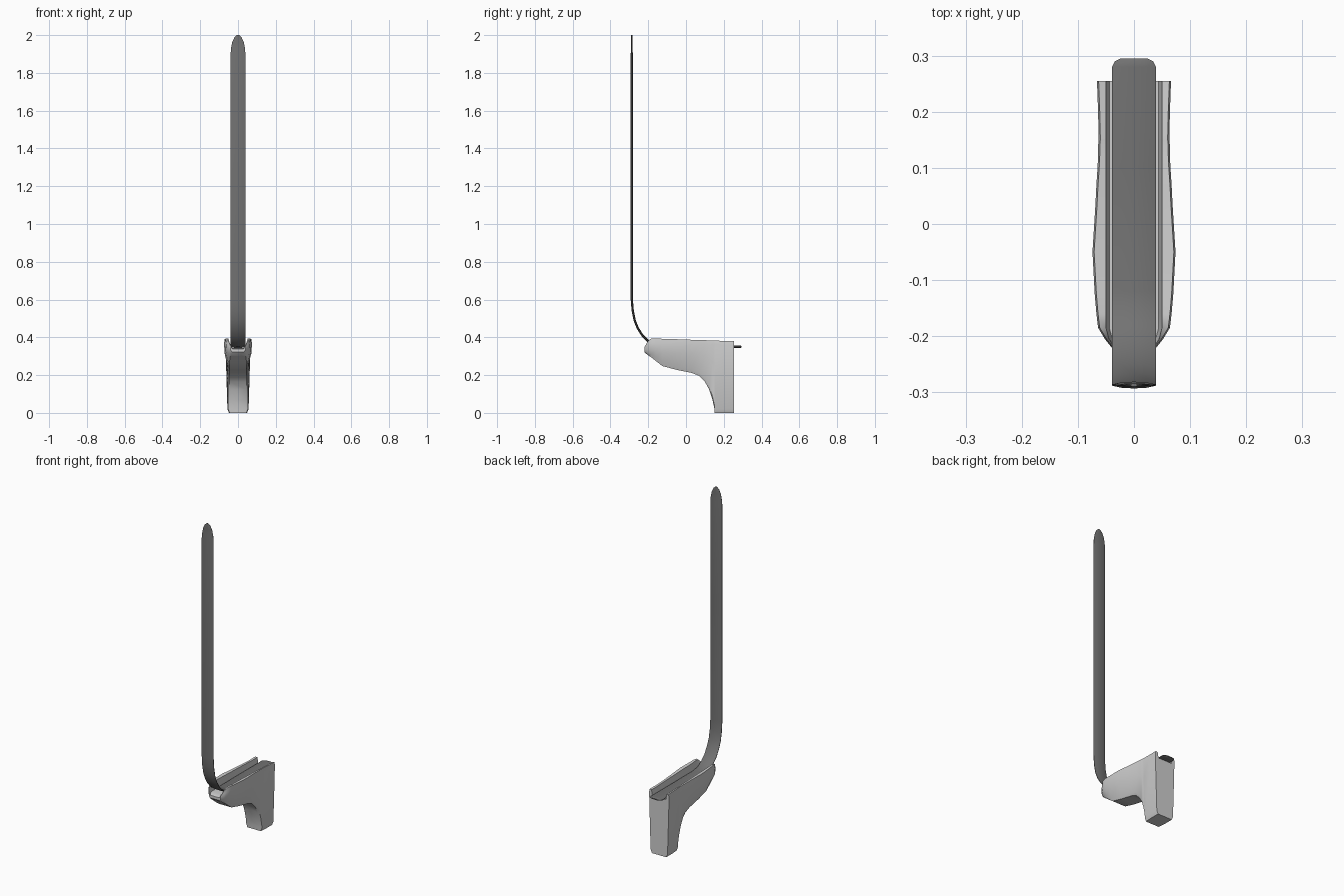
import bpy, bmesh, math
from mathutils import Vector


def material(name, value):
    m = bpy.data.materials.new(name)
    m.diffuse_color = (value, value, value, 1)
    return m


def loft(name, rings, mat, angle):
    """Skin closed rings of equal length, cap both ends, shade smooth."""
    bm = bmesh.new()
    loops = [[bm.verts.new(p) for p in r] for r in rings]
    for a, b in zip(loops, loops[1:]):
        for i in range(len(a)):
            j = (i + 1) % len(a)
            bm.faces.new((a[i], a[j], b[j], b[i]))
    bm.faces.new(loops[0])
    bm.faces.new(loops[-1])
    bmesh.ops.recalc_face_normals(bm, faces=bm.faces)
    bmesh.ops.triangulate(bm, faces=[f for f in bm.faces if len(f.verts) > 4])
    me = bpy.data.meshes.new(name)
    bm.to_mesh(me)
    bm.free()
    ob = bpy.data.objects.new(name, me)
    bpy.context.collection.objects.link(ob)
    me.materials.append(mat)
    bpy.ops.object.select_all(action='DESELECT')
    ob.select_set(True)
    bpy.context.view_layer.objects.active = ob
    bpy.ops.object.shade_smooth_by_angle(angle=math.radians(angle))
    return ob


light = material("light grey", 0.62)
dark = material("dark grey", 0.17)

# Bracket: U-shaped cross-sections along y
# (y, bottom z, lip z, half width at top, half width at bottom, channel floor z)
stations = [
    (-0.220, 0.322, 0.348, 0.040, 0.036, 0.338),
    (-0.205, 0.308, 0.375, 0.052, 0.044, 0.343),
    (-0.185, 0.295, 0.394, 0.064, 0.050, 0.344),
    (-0.160, 0.275, 0.395, 0.067, 0.052, 0.344),
    (-0.125, 0.248, 0.392, 0.070, 0.052, 0.344),
    (-0.050, 0.228, 0.390, 0.074, 0.052, 0.344),
    (0.030, 0.212, 0.387, 0.069, 0.052, 0.344),
    (0.070, 0.196, 0.386, 0.067, 0.052, 0.344),
    (0.100, 0.165, 0.385, 0.065, 0.052, 0.344),
    (0.122, 0.125, 0.384, 0.064, 0.052, 0.344),
    (0.140, 0.070, 0.383, 0.064, 0.052, 0.344),
    (0.150, 0.025, 0.383, 0.063, 0.052, 0.344),
    (0.152, 0.000, 0.383, 0.063, 0.052, 0.344),
    (0.200, 0.000, 0.381, 0.064, 0.056, 0.344),
    (0.255, 0.000, 0.380, 0.066, 0.056, 0.344),
]
rings = []
for y, zb, zt, wt, wb, zf in stations:
    zm = zb + (zf - zb) * 0.75
    inner = min(0.047, wt * 0.8)
    half = [(wb * 0.85, zb), (wb, zb + min(0.02, (zf - zb) * 0.3)),
            (wt * 0.96, zm), (wt, (zf + zt) / 2), (wt - 0.003, zt),
            (inner + 0.003, zt - 0.002), (inner - 0.003, zf)]
    rings.append([(x, y, z) for x, z in half] +
                 [(-x, y, z) for x, z in reversed(half)])
loft("bracket", rings, light, 40)

# Strip: thin lens section swept along the channel and up the front
path = [(0.295, 0.350, 0.024), (0.290, 0.350, 0.034), (0.280, 0.350, 0.039),
        (0.100, 0.350, 0.039), (-0.120, 0.350, 0.039), (-0.165, 0.358, 0.039),
        (-0.200, 0.379, 0.039), (-0.230, 0.409, 0.039), (-0.255, 0.448, 0.039),
        (-0.272, 0.490, 0.039), (-0.282, 0.540, 0.039), (-0.287, 0.600, 0.039),
        (-0.287, 1.300, 0.039), (-0.287, 1.900, 0.039), (-0.287, 1.930, 0.037),
        (-0.287, 1.965, 0.030), (-0.287, 1.990, 0.018), (-0.287, 2.000, 0.006)]
rings = []
for i, (y, z, w) in enumerate(path):
    a, b = path[max(i - 1, 0)], path[min(i + 1, len(path) - 1)]
    t = Vector((0, b[0] - a[0], b[1] - a[1])).normalized()
    n = Vector((0, -t.z, t.y))
    thick = 0.006 if 0 < i and z < 1.93 else 0.003
    c = Vector((0, y, z))
    section = [(-1, 0.2), (-0.55, 0.85), (0, 1), (0.55, 0.85), (1, 0.2),
               (1, -0.2), (0.55, -0.85), (0, -1), (-0.55, -0.85), (-1, -0.2)]
    rings.append([c + Vector((u * w, 0, 0)) + n * (v * thick) for u, v in section])
loft("bent_strip", rings, dark, 50)
